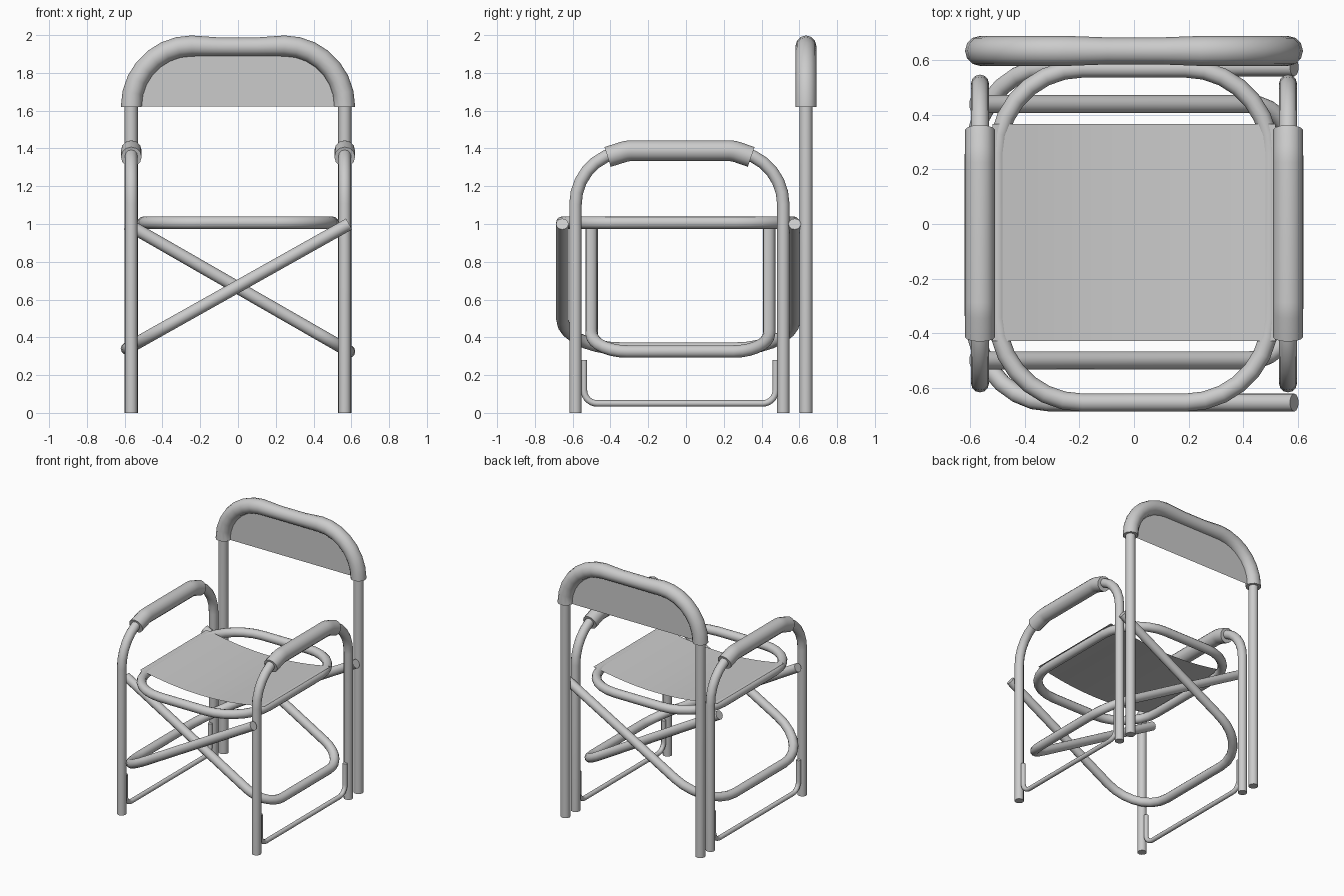
import bpy
import bmesh
from math import pi, tan, radians
from mathutils import Vector, Quaternion

cube = bpy.data.objects.get("Cube")
if cube:
    bpy.data.objects.remove(cube, do_unlink=True)


def material(name, value):
    mat = bpy.data.materials.new(name)
    mat.use_nodes = True
    colour = (value, value, value, 1)
    mat.diffuse_color = colour
    mat.node_tree.nodes["Principled BSDF"].inputs["Base Color"].default_value = colour
    return mat


GREY = material("light grey", 0.6)


def rounded(points, radius, closed=False, steps=7):
    """Path through the points with every corner replaced by an arc."""
    pts = [Vector(p) for p in points]
    out = []
    for i, p in enumerate(pts):
        if not closed and i in (0, len(pts) - 1):
            out.append(p)
            continue
        a = (pts[i - 1] - p).normalized()
        b = (pts[(i + 1) % len(pts)] - p).normalized()
        angle = a.angle(b)
        start = p + a * (radius / tan(angle / 2))
        centre = p + (a + b).normalized() * (radius * (1 + 1 / tan(angle / 2) ** 2) ** 0.5)
        axis = (-a).cross(b).normalized()
        for k in range(steps + 1):
            turn = Quaternion(axis, (pi - angle) * k / steps)
            out.append(centre + turn @ (start - centre))
    return out


def smooth(obj):
    bpy.ops.object.select_all(action="DESELECT")
    obj.select_set(True)
    bpy.context.view_layer.objects.active = obj
    bpy.ops.object.shade_smooth_by_angle(angle=radians(40))


def tube(name, path, radius, closed=False, scale=None):
    """Round tube swept along a path, as a mesh."""
    curve = bpy.data.curves.new(name, "CURVE")
    curve.dimensions = "3D"
    curve.bevel_depth = radius
    curve.bevel_resolution = 4
    curve.use_fill_caps = True
    spline = curve.splines.new("POLY")
    spline.points.add(len(path) - 1)
    for point, co in zip(spline.points, path):
        point.co = (*co, 1)
        point.radius = scale(co) if scale else 1
    spline.use_cyclic_u = closed
    obj = bpy.data.objects.new(name, curve)
    bpy.context.collection.objects.link(obj)
    bpy.ops.object.select_all(action="DESELECT")
    obj.select_set(True)
    bpy.context.view_layer.objects.active = obj
    bpy.ops.object.convert(target="MESH")
    obj = bpy.context.view_layer.objects.active
    obj.data.materials.clear()
    obj.data.materials.append(GREY)
    smooth(obj)
    return obj


def mesh_object(name, bm):
    mesh = bpy.data.meshes.new(name)
    bm.to_mesh(mesh)
    bm.free()
    mesh.materials.append(GREY)
    obj = bpy.data.objects.new(name, mesh)
    bpy.context.collection.objects.link(obj)
    smooth(obj)
    return obj


R = 0.033       # frame tube radius
PAD = 0.055     # padded sleeve radius
SIDE = 0.565    # x of the side frames
BACK = 0.635    # y of the backrest


# Side frames, arm pads and foot rods
for side, x in (("left", SIDE), ("right", -SIDE)):
    frame = [(x, -0.585, 0), (x, -0.585, 1.385), (x, 0.515, 1.385), (x, 0.515, 0)]
    tube(side + "_arm_frame", rounded(frame, 0.28), R)
    pad = [(x, -0.415, 1.355), (x, -0.31, 1.388), (x, 0.25, 1.388), (x, 0.345, 1.355)]
    tube(side + "_arm_pad", rounded(pad, 0.15, steps=3), PAD)
    rod = [(x, -0.54, 0.28), (x, -0.54, 0.05), (x, 0.475, 0.05), (x, 0.475, 0.28)]
    tube(side + "_foot_rod", rounded(rod, 0.07), 0.017)


# Backrest posts joined over the top, with a padded sleeve around the bend
def arch(bottom):
    return rounded([(-SIDE, BACK, bottom), (-SIDE, BACK, 1.943),
                    (SIDE, BACK, 1.943), (SIDE, BACK, bottom)], 0.32)


tube("back_frame", arch(0), 0.035)
sleeve = arch(1.62)
middle = len(sleeve) // 2
sleeve[middle:middle] = [Vector((x, BACK, 1.938)) for x in (-0.1, 0, 0.1)]
tube("back_sleeve", sleeve, PAD, scale=lambda co: 0.9 if abs(co.x) < 0.15 else 1)

# Fabric backrest filling the arch
bm = bmesh.new()
bm.faces.new([bm.verts.new(co) for co in arch(1.622)])
mesh_object("back_panel", bm)

# Seat ring
ring = [(-0.5, -0.655, 1.007), (0.5, -0.655, 1.007), (0.5, 0.57, 1.007), (-0.5, 0.57, 1.007)]
tube("seat_ring", rounded(ring, 0.31, closed=True), R, closed=True)

# Sagging seat fabric
bm = bmesh.new()
bmesh.ops.create_grid(bm, x_segments=16, y_segments=1, size=0.5)
for v in bm.verts:
    v.co.x *= 1.04
    v.co.y = -0.43 if v.co.y < 0 else 0.367
    v.co.z = 0.985 + 0.055 * min(1, abs(v.co.x) / 0.5) ** 2
mesh_object("seat_fabric", bm)


# Crossed folding frames: each is a U hanging from one side to the other
def cross_frame(name, top_x, front, back, low, radius):
    path = [(top_x, front, 1.0), (-top_x, front, low), (-top_x, back, low), (top_x, back, 1.0)]
    tube(name, rounded(path, radius), R)


cross_frame("inner_cross_frame", -0.588, -0.5, 0.44, 0.325, 0.19)
cross_frame("outer_cross_frame", 0.588, -0.655, 0.575, 0.34, 0.32)
